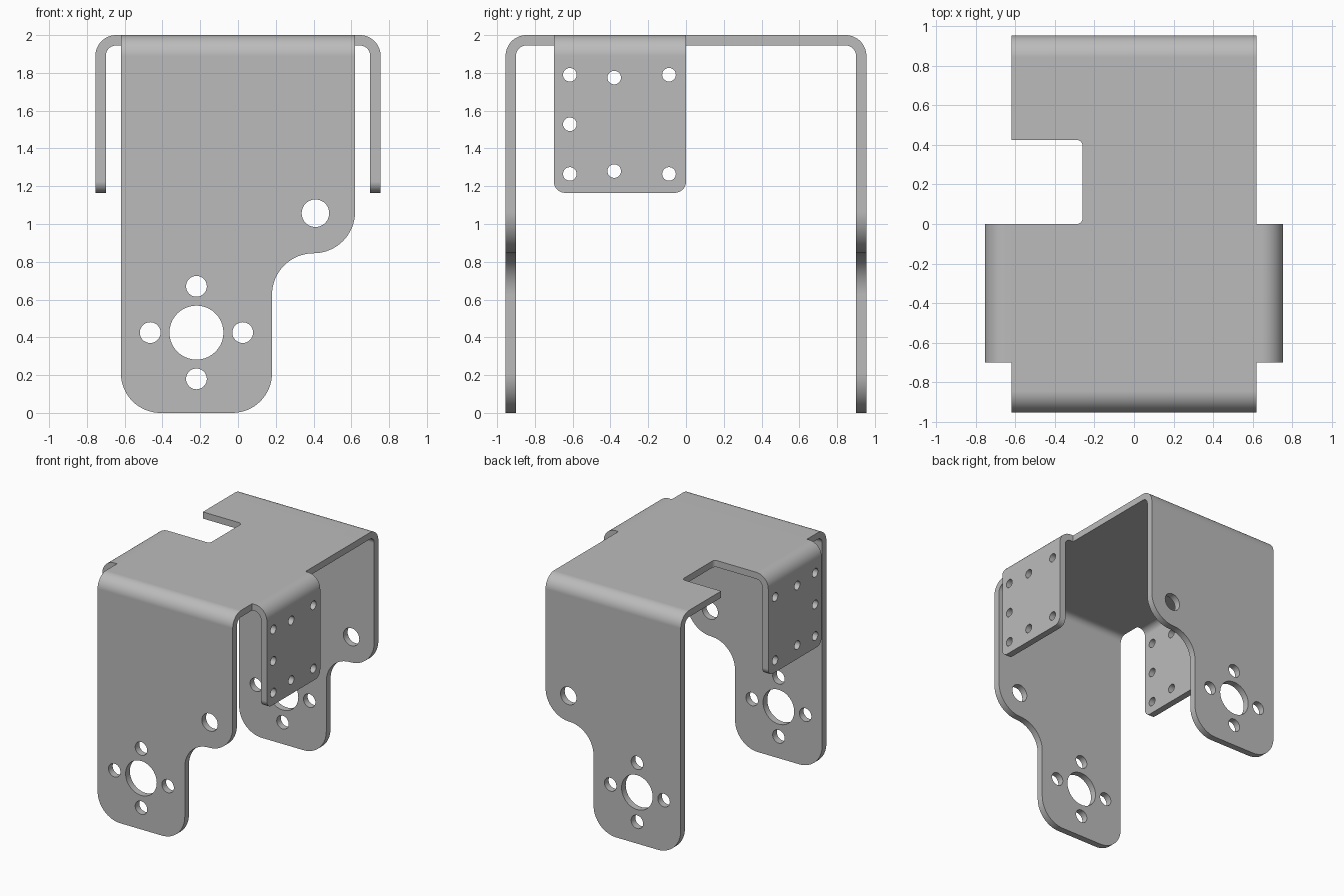
import bpy, bmesh, math
from mathutils import Vector

if "Cube" in bpy.data.objects:
    bpy.data.objects.remove(bpy.data.objects["Cube"], do_unlink=True)

# Overall dimensions
HALF_W, HALF_D, TOP, SHEET = 0.62, 0.955, 2.0, 0.055
FLANGE_X = 0.755
BEND_OUT, BEND_IN = 2 * SHEET, SHEET

metal = bpy.data.materials.new("grey metal")
metal.use_nodes = True
grey = (0.5, 0.5, 0.5, 1)
metal.diffuse_color = grey
metal.node_tree.nodes["Principled BSDF"].inputs["Base Color"].default_value = grey


def rounded(corners, steps=16):
    """Outline from (u, v) or (u, v, radius) corners, with true arc fillets."""
    out = []
    for i, c in enumerate(corners):
        p = Vector(c[:2])
        if len(c) == 2:
            out.append(p)
            continue
        a = (Vector(corners[i - 1][:2]) - p).normalized()
        b = (Vector(corners[(i + 1) % len(corners)][:2]) - p).normalized()
        r, half = c[2], a.angle(b) / 2
        centre = p + (a + b).normalized() * r / math.sin(half)
        start = p + a * r / math.tan(half) - centre
        end = p + b * r / math.tan(half) - centre
        sweep = start.angle(end)
        for k in range(steps + 1):
            t = k / steps
            q = centre + (start * math.sin((1 - t) * sweep)
                          + end * math.sin(t * sweep)) / math.sin(sweep)
            if not out or (q - out[-1]).length > 1e-4:
                out.append(q)
    return out


def circle(u, v, r, n=40):
    return [Vector((u + r * math.cos(k * math.tau / n),
                    v + r * math.sin(k * math.tau / n))) for k in range(n)]


def prism(name, loops, axis, lo, hi):
    """Extrude flat loops along an axis from lo to hi."""
    place = {"x": lambda p, d: (d, p.x, p.y),
             "y": lambda p, d: (p.x, d, p.y),
             "z": lambda p, d: (p.x, p.y, d)}[axis]
    bm = bmesh.new()
    for loop in loops:
        rings = [[bm.verts.new(place(p, d)) for p in loop] for d in (lo, hi)]
        bm.faces.new(rings[0])
        bm.faces.new(rings[1][::-1])
        for i in range(len(loop)):
            bm.faces.new((rings[0][i - 1], rings[0][i], rings[1][i], rings[1][i - 1]))
    bmesh.ops.recalc_face_normals(bm, faces=bm.faces)
    mesh = bpy.data.meshes.new(name)
    bm.to_mesh(mesh)
    bm.free()
    mesh.materials.append(metal)
    obj = bpy.data.objects.new(name, mesh)
    bpy.context.collection.objects.link(obj)
    return obj


def select(obj):
    bpy.ops.object.select_all(action="DESELECT")
    obj.select_set(True)
    bpy.context.view_layer.objects.active = obj


def trim(obj, cutter, operation):
    select(obj)
    mod = obj.modifiers.new("trim", "BOOLEAN")
    mod.object, mod.operation, mod.solver = cutter, operation, "EXACT"
    bpy.ops.object.modifier_apply(modifier=mod.name)
    bpy.data.objects.remove(cutter, do_unlink=True)


def finish(obj):
    select(obj)
    bpy.ops.object.shade_smooth_by_angle(angle=math.radians(30))
    mod = obj.modifiers.new("even shading", "WEIGHTED_NORMAL")
    mod.keep_sharp = True


# Main channel: front plate, top and back plate bent from one sheet
inner_d, inner_top = HALF_D - SHEET, TOP - SHEET
channel = prism("main_channel", [rounded([
    (-HALF_D, -0.1), (-HALF_D, TOP, BEND_OUT), (HALF_D, TOP, BEND_OUT), (HALF_D, -0.1),
    (inner_d, -0.1), (inner_d, inner_top, BEND_IN),
    (-inner_d, inner_top, BEND_IN), (-inner_d, -0.1)])], "x", -0.7, 0.7)

# Stepped outline of the front and back plates
leg_x, step_z = 0.18, 0.845
trim(channel, prism("plate_outline", [rounded([
    (-HALF_W, 0, 0.21), (leg_x, 0, 0.21), (leg_x, step_z, 0.22),
    (HALF_W, step_z, 0.22), (HALF_W, 2.2), (-HALF_W, 2.2)])], "y", -1.2, 1.2), "INTERSECT")

# Shaft hole, four screw holes around it, and the upper hole
hub_x, hub_z, ring = -0.22, 0.425, 0.245
holes = [circle(hub_x, hub_z, 0.143), circle(0.41, 1.057, 0.073)]
for dx, dz in ((1, 0), (-1, 0), (0, 1), (0, -1)):
    holes.append(circle(hub_x + dx * ring, hub_z + dz * ring, 0.055))
trim(channel, prism("plate_holes", holes, "y", -1.2, 1.2), "DIFFERENCE")

# Notch in the right edge of the top
trim(channel, prism("top_notch", [rounded([
    (-0.8, 0), (-0.26, 0, 0.03), (-0.26, 0.425, 0.03), (-0.8, 0.425)])],
    "z", 1.8, 2.2), "DIFFERENCE")
finish(channel)

# Side flanges, bent down from the top
front_y, back_y, low_z = -0.7, 0.0, 1.165
screws = [(y, z) for y in (-0.615, -0.09) for z in (1.265, 1.79)]
screws += [(-0.38, 1.28), (-0.38, 1.775), (-0.615, 1.528)]
for name, s in (("left_flange", 1), ("right_flange", -1)):
    inner_x = FLANGE_X - SHEET
    flange = prism(name, [rounded([
        (s * HALF_W, TOP), (s * FLANGE_X, TOP, BEND_OUT), (s * FLANGE_X, 1),
        (s * inner_x, 1), (s * inner_x, inner_top, BEND_IN),
        (s * HALF_W, inner_top)])], "y", -0.8, 0.1)
    trim(flange, prism("flange_outline", [rounded([
        (front_y, low_z, 0.06), (back_y, low_z, 0.06),
        (back_y, 2.2), (front_y, 2.2)])], "x", -1, 1), "INTERSECT")
    trim(flange, prism("flange_holes", [circle(y, z, 0.036, 32) for y, z in screws],
                       "x", -1, 1), "DIFFERENCE")
    finish(flange)
